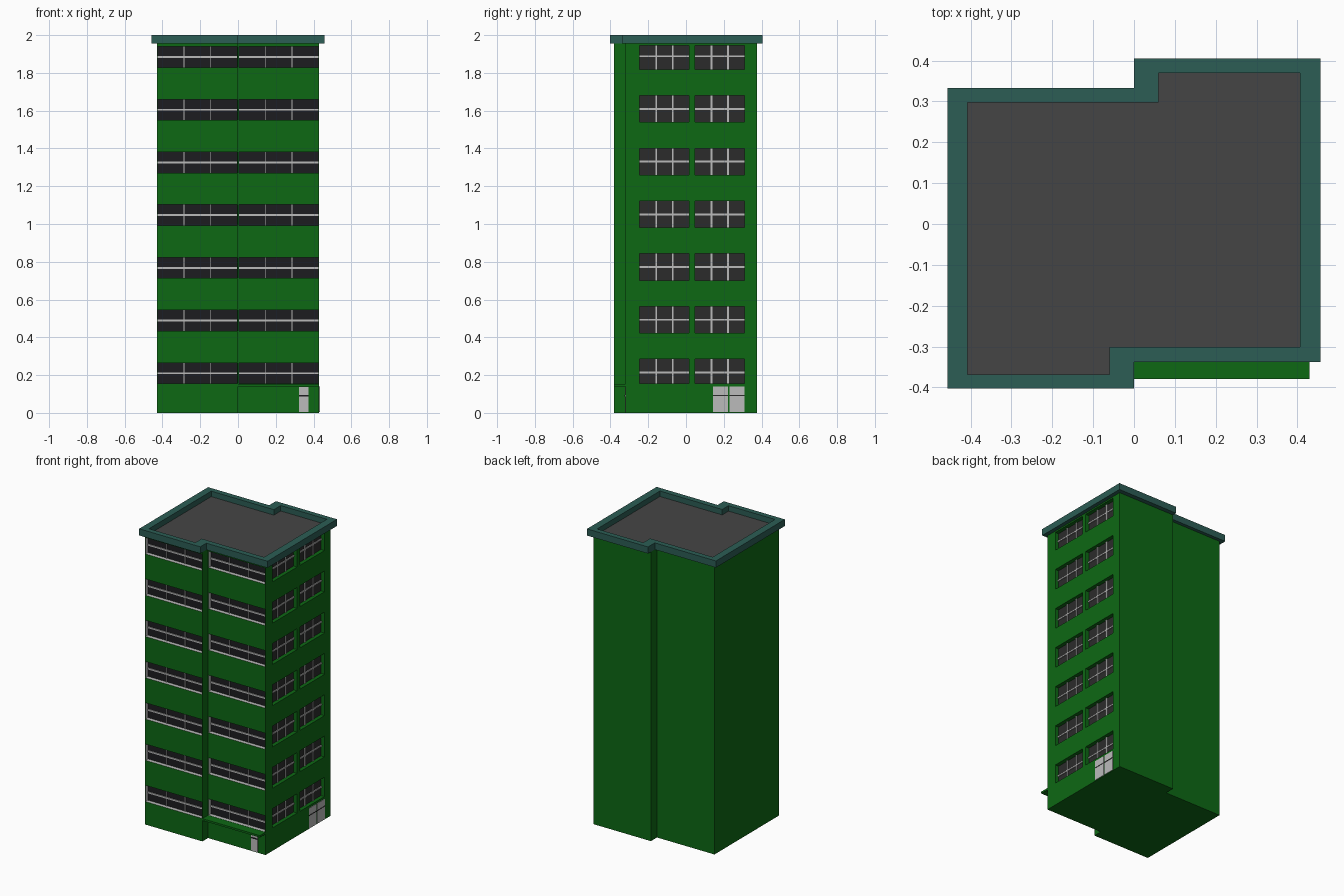
import bpy
import bmesh

default = bpy.data.objects.get("Cube")
if default:
    bpy.data.objects.remove(default, do_unlink=True)


def material(name, r, g, b):
    mat = bpy.data.materials.new(name)
    mat.use_nodes = True
    mat.diffuse_color = (r, g, b, 1)
    bsdf = mat.node_tree.nodes["Principled BSDF"]
    bsdf.inputs["Base Color"].default_value = (r, g, b, 1)
    bsdf.inputs["Roughness"].default_value = 0.8
    return mat


GREEN = material("green_wall", 0.004, 0.14, 0.007)
TEAL = material("teal_trim", 0.025, 0.11, 0.09)
ROOF = material("roof_grey", 0.06, 0.06, 0.06)
DARK = material("dark_glass", 0.012, 0.012, 0.014)
GLASS = material("side_glass", 0.024, 0.024, 0.024)
LIGHT = material("light_frame", 0.5, 0.5, 0.5)


def finish(name, bm, mat):
    bmesh.ops.recalc_face_normals(bm, faces=bm.faces)
    mesh = bpy.data.meshes.new(name)
    bm.to_mesh(mesh)
    bm.free()
    mesh.materials.append(mat)
    obj = bpy.data.objects.new(name, mesh)
    bpy.context.collection.objects.link(obj)
    return obj


def boxes(name, spans, mat):
    """One object from boxes given as (x0, x1, y0, y1, z0, z1)."""
    bm = bmesh.new()
    for x0, x1, y0, y1, z0, z1 in spans:
        cube = bmesh.ops.create_cube(bm, size=1)["verts"]
        bmesh.ops.scale(bm, vec=(x1 - x0, y1 - y0, z1 - z0), verts=cube)
        bmesh.ops.translate(
            bm, vec=((x0 + x1) / 2, (y0 + y1) / 2, (z0 + z1) / 2), verts=cube)
    return finish(name, bm, mat)


def stepped(left, right, front_l, front_r, back_l, back_r, step_f=0, step_b=0):
    """Plan of two offset halves, anticlockwise."""
    return [(left, front_l), (step_f, front_l), (step_f, front_r), (right, front_r),
            (right, back_r), (step_b, back_r), (step_b, back_l), (left, back_l)]


def prism(name, plan, z0, z1, mat):
    bm = bmesh.new()
    low = [bm.verts.new((x, y, z0)) for x, y in plan]
    high = [bm.verts.new((x, y, z1)) for x, y in plan]
    bm.faces.new(low)
    bm.faces.new(high)
    for i in range(len(plan)):
        j = (i + 1) % len(plan)
        bm.faces.new((low[i], low[j], high[j], high[i]))
    return finish(name, bm, mat)


# Main dimensions
W, TOP = 0.43, 1.955
FRONT_L, FRONT_R = -0.38, -0.32
FLOORS, PITCH = 7, 0.279
DEPTH, BAR = 0.03, 0.006

tower = prism("tower_walls", stepped(-W, W, FRONT_L, FRONT_R, 0.31, 0.375), 0, TOP, GREEN)

# Window openings, panes and glazing bars
front_cuts, side_cuts = [], []
front_panes, side_panes = [], []
front_bars, side_bars = [], []
for floor in range(FLOORS):
    rise = floor * PITCH
    z0, z1 = 0.155 + rise, 0.265 + rise
    for x0, x1, y in ((-0.426, -0.004, FRONT_L), (0.004, 0.426, FRONT_R)):
        back = y + DEPTH
        front_cuts.append((x0, x1, y - 0.02, back, z0, z1))
        front_panes.append((x0, x1, back - 0.004, back + 0.004, z0, z1))
        face = (back - 0.004 - BAR, back)
        mid = 0.21 + rise
        front_bars.append((x0, x1, *face, mid - 0.005, mid + 0.005))
        for k in (1, 2):
            x = x0 + (x1 - x0) * k / 3
            front_bars.append((x - 0.002, x + 0.002, *face, z0, z1))

    z0, z1 = max(0.155, 0.144 + rise), min(1.945, 0.285 + rise)
    for y0, y1 in ((-0.245, 0.017), (0.047, 0.309)):
        back = W - DEPTH
        side_cuts.append((back, W + 0.02, y0, y1, z0, z1))
        side_panes.append((back - 0.004, back + 0.004, y0, y1, z0, z1))
        face = (back, back + 0.004 + BAR)
        mid = 0.214 + rise
        side_bars.append((*face, y0, y1, mid - 0.005, mid + 0.005))
        for k in (1, 2):
            y = y0 + (y1 - y0) * k / 3
            side_bars.append((*face, y - 0.005, y + 0.005, z0, z1))

# Cut the openings, with light reveals on the front
for spans, mat in ((front_cuts, LIGHT), (side_cuts, GREEN)):
    cutter = boxes("opening_cutter", spans, mat)
    cutter.hide_render = True
    cut = tower.modifiers.new("openings", "BOOLEAN")
    cut.operation = "DIFFERENCE"
    cut.solver = "EXACT"
    cut.material_mode = "TRANSFER"
    cut.object = cutter
    bpy.context.view_layer.objects.active = tower
    bpy.ops.object.modifier_apply(modifier=cut.name)
    bpy.data.objects.remove(cutter, do_unlink=True)

boxes("front_window_panes", front_panes, DARK)
boxes("front_window_bars", front_bars, LIGHT)
boxes("side_window_panes", side_panes, GLASS)
boxes("side_window_bars", side_bars, LIGHT)

# Canopy over the recessed entrance
boxes("entrance_canopy", [(0, W, FRONT_L, FRONT_R + 0.01, 0.141, 0.154)], GREEN)

# Doors with a dark rail across each
boxes("front_door", [(0.322, 0.373, FRONT_R - 0.003, FRONT_R + 0.01, 0.005, 0.136)], LIGHT)
boxes("front_door_rail", [(0.322, 0.373, FRONT_R - 0.005, FRONT_R, 0.088, 0.096)], DARK)
leaves = ((0.142, 0.222), (0.23, 0.309))
boxes("side_door_leaves", [(W - 0.01, W + 0.003, a, b, 0.004, 0.14) for a, b in leaves], LIGHT)
boxes("side_door_rails", [(W, W + 0.005, a, b, 0.089, 0.094) for a, b in leaves], GLASS)

# Parapet ring around the roof
outer = stepped(-0.457, 0.457, -0.403, -0.338, 0.333, 0.405)
inner = stepped(-0.408, 0.406, -0.368, -0.301, 0.297, 0.37, -0.06, 0.06)
bm = bmesh.new()
rings = [[bm.verts.new((x, y, z)) for x, y in plan]
         for plan, z in ((outer, TOP), (outer, 2), (inner, 2), (inner, TOP))]
for r, ring in enumerate(rings):
    following = rings[(r + 1) % len(rings)]
    for i in range(len(ring)):
        j = (i + 1) % len(ring)
        bm.faces.new((ring[i], ring[j], following[j], following[i]))
finish("roof_parapet", bm, TEAL)

prism("roof_deck", inner, TOP - 0.004, 1.963, ROOF)
